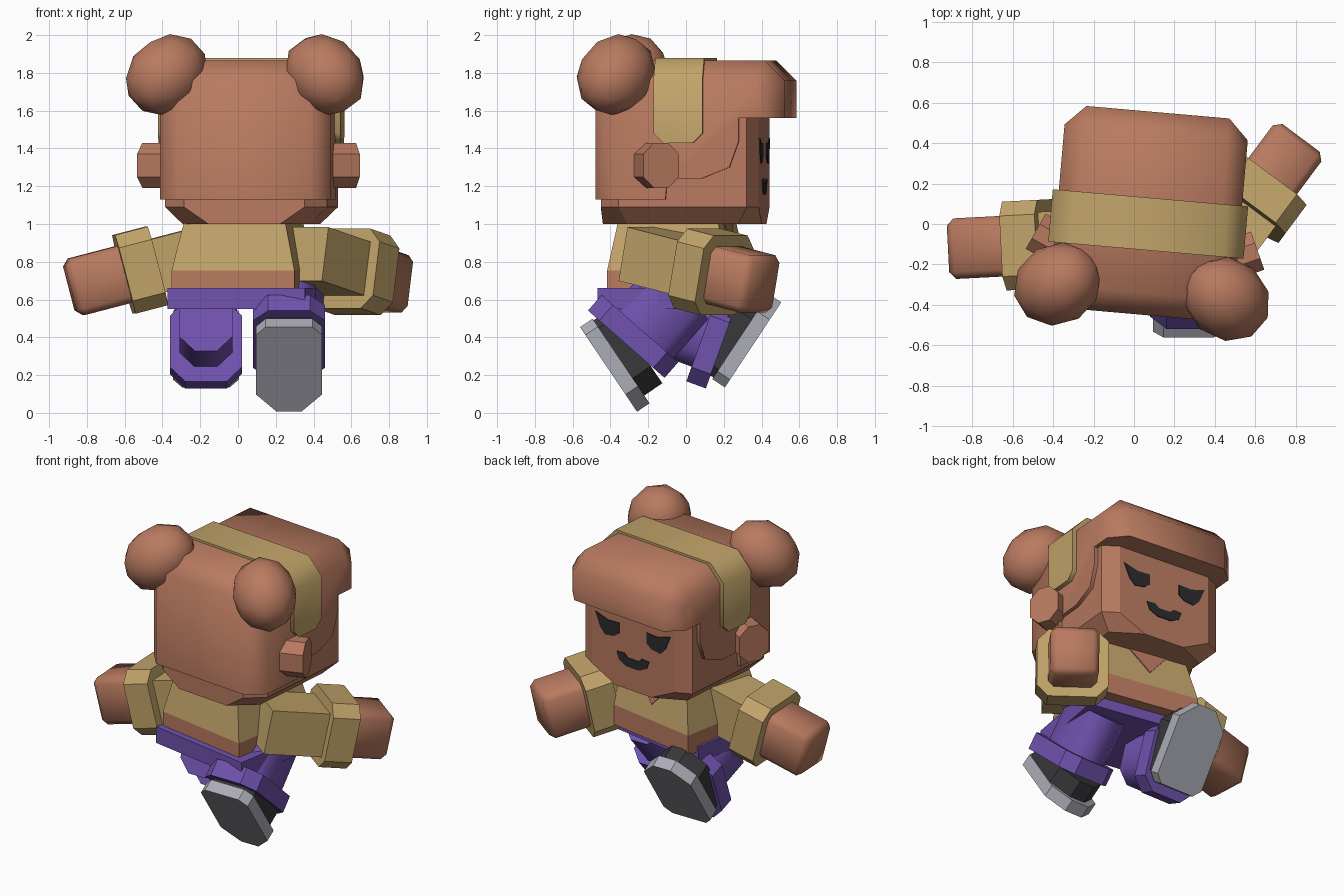
import bpy, bmesh, math
from mathutils import Matrix, Vector

if "Cube" in bpy.data.objects:
    bpy.data.objects.remove(bpy.data.objects["Cube"], do_unlink=True)


def material(name, rgb):
    m = bpy.data.materials.new(name)
    m.use_nodes = True
    m.diffuse_color = (*rgb, 1)
    m.node_tree.nodes["Principled BSDF"].inputs["Base Color"].default_value = (*rgb, 1)
    return m


brown = material("warm brown", (0.485, 0.195, 0.117))
tan = material("tan cloth", (0.539, 0.371, 0.144))
purple = material("purple cloth", (0.162, 0.084, 0.423))
light_grey = material("light grey rubber", (0.41, 0.415, 0.47))
dark_grey = material("dark grey shoe", (0.04, 0.04, 0.044))
ink = material("face ink", (0.024, 0.025, 0.03))


def finish(bm, name, mat, matrix, angle=35):
    bmesh.ops.recalc_face_normals(bm, faces=bm.faces)
    me = bpy.data.meshes.new(name)
    bm.to_mesh(me)
    bm.free()
    me.transform(matrix)
    me.materials.append(mat)
    ob = bpy.data.objects.new(name, me)
    bpy.context.collection.objects.link(ob)
    bpy.ops.object.select_all(action="DESELECT")
    ob.select_set(True)
    bpy.context.view_layer.objects.active = ob
    bpy.ops.object.shade_smooth_by_angle(angle=math.radians(angle))


def bevel(bm, rule, width):
    """Chamfer the edges whose end points satisfy the rule."""
    edges = [e for e in bm.edges if rule(e.verts[0].co, e.verts[1].co)]
    bmesh.ops.bevel(bm, geom=edges, offset=width, segments=1, profile=0.5, affect="EDGES")


def along(axis):
    """Rule: edge runs along the given local axis."""
    return lambda a, b: abs((b - a).normalized()[axis]) > 0.9


def box(name, mat, size, matrix, chamfers=(), angle=35):
    bm = bmesh.new()
    bmesh.ops.create_cube(bm, size=1, matrix=Matrix.Diagonal((*size, 1)))
    for rule, width in chamfers:
        bevel(bm, rule, width)
    finish(bm, name, mat, matrix, angle)


def prism(name, mat, points, place, lo, hi, matrix, chamfers=(), angle=35):
    """Extrude a flat outline; place(u, v, depth) gives the 3D point."""
    bm = bmesh.new()
    a = [bm.verts.new(place(u, v, lo)) for u, v in points]
    b = [bm.verts.new(place(u, v, hi)) for u, v in points]
    bm.faces.new(a)
    bm.faces.new(b)
    for i in range(len(points)):
        j = (i + 1) % len(points)
        bm.faces.new((a[i], a[j], b[j], b[i]))
    for rule, width in chamfers:
        bevel(bm, rule, width)
    finish(bm, name, mat, matrix, angle)


def frustum(name, mat, bottom, top, matrix):
    """Each ring is (z, half width, y back, y front)."""
    bm = bmesh.new()
    rings = [[bm.verts.new(p) for p in ((-w, y0, z), (w, y0, z), (w, y1, z), (-w, y1, z))]
             for z, w, y0, y1 in (bottom, top)]
    for r in rings:
        bm.faces.new(r)
    for i in range(4):
        j = (i + 1) % 4
        bm.faces.new((rings[0][i], rings[0][j], rings[1][j], rings[1][i]))
    finish(bm, name, mat, matrix)


def frame(loc, axis, up):
    """Local z along axis, local y close to up."""
    z = Vector(axis).normalized()
    u = Vector(up)
    y = (u - z * u.dot(z)).normalized()
    m = Matrix((y.cross(z), y, z)).transposed().to_4x4()
    m.translation = Vector(loc)
    return m


def turned(x, y, z, degrees):
    return Matrix.Translation((x, y, z)) @ Matrix.Rotation(math.radians(degrees), 4, "Z")


def side_view(u, v, d):
    return (d, u, v)


def front_view(u, v, d):
    return (u, d, v)


def plan_view(u, v, d):
    return (u, v, d)


# Head, turned slightly
HEAD = turned(0.07, 0, 0, -5)
half = [(0.32, -0.425), (0.43, -0.32), (0.43, 0.36), (0.33, 0.415)]
plan = half + [(-x, y) for x, y in reversed(half)]
prism("head", brown, plan, plan_view, 1.0, 1.7, HEAD,
      [(lambda a, b: max(a.z, b.z) < 1.01 and a.x * b.x > 0, 0.09)], 28)

# Hair cap with overhanging fringe
hair = [(-0.45, 1.13), (-0.07, 1.13), (-0.06, 1.24), (0.12, 1.24), (0.27, 1.3),
        (0.32, 1.44), (0.32, 1.56), (0.555, 1.56), (0.555, 1.76), (0.45, 1.865),
        (-0.34, 1.865), (-0.45, 1.76)]


def hair_rim(a, b):
    outer = all(p.z > 1.7 or p.y > 0.5 or p.y < -0.4 for p in (a, b))
    return outer and abs(a.x - b.x) < 0.01


prism("hair", brown, hair, side_view, -0.455, 0.455, HEAD, [(hair_rim, 0.1)], 50)

# Headband
band = [(-0.485, 1.43), (-0.485, 1.77), (-0.38, 1.88), (0.38, 1.88), (0.485, 1.77), (0.485, 1.43)]
prism("headband", tan, band, front_view, -0.13, 0.13, HEAD,
      [(lambda a, b: along(0)(a, b) and a.z < 1.5, 0.05)], 50)

# Buns, ears and painted eyes
eye = [(0.3, 1.455), (0.2, 1.425), (0.11, 1.43), (0.11, 1.36), (0.15, 1.33), (0.22, 1.32), (0.26, 1.36)]
for side, word in ((1, "left"), (-1, "right")):
    bm = bmesh.new()
    bmesh.ops.create_icosphere(bm, subdivisions=2, radius=0.2)
    stretch = Matrix.Scale(1.2, 4, Vector((side, -0.7, -0.95)).normalized())
    finish(bm, word + "_bun", brown,
           HEAD @ Matrix.Translation((side * 0.42, -0.335, 1.79)) @ stretch, 40)
    ear = HEAD @ frame((side * 0.46, -0.125, 1.31), (side, 0.45, 0), (0, 0, 1))
    box(word + "_ear", brown, (0.2, 0.24, 0.2), ear, [(along(2), 0.06)])
    prism(word + "_eye", ink, [(side * x, z) for x, z in eye], front_view, 0.412, 0.421, HEAD)

mouth = [(-0.13, 1.235), (-0.07, 1.24), (-0.04, 1.215), (0.04, 1.215), (0.07, 1.24), (0.13, 1.235),
         (0.11, 1.185), (0.05, 1.155), (-0.05, 1.155), (-0.11, 1.185)]
prism("mouth", ink, mouth, front_view, 0.412, 0.421, HEAD)

# Torso: shirt, bare waist, neckline and trouser top
BODY = turned(0.03, -0.04, 0, -10)
frustum("shirt", tan, (0.755, 0.33, -0.325, 0.31), (1.02, 0.27, -0.275, 0.26), BODY)
frustum("waist", brown, (0.62, 0.33, -0.325, 0.31), (0.755, 0.33, -0.325, 0.31), BODY)
lean = Matrix.Rotation(math.radians(10.7), 4, "X")
prism("neckline", brown, [(-0.13, 0.25), (0.13, 0.25), (0, 0.1)], front_view, -0.001, 0.007,
      BODY @ Matrix.Translation((0, 0.31, 0.755)) @ lean)
box("trouser_top", purple, (0.74, 0.6, 0.11), turned(0.042, -0.11, 0.605, -10))

# Arms: sleeve, rolled cuff and hand along one axis
arms = (("left", (0.38, -0.175, 0.825), (0.58, 0.78, -0.2), 0.39),
        ("right", (-0.175, -0.085, 0.845), (-0.96, -0.05, -0.25), 0.355))
for word, start, axis, cuff_at in arms:
    d = Vector(axis).normalized()

    def at(t):
        return frame(Vector(start) + d * t, d, (0, 0, 1))

    box(word + "_sleeve", tan, (0.32, 0.29, 0.46), at(0.15))
    box(word + "_cuff", tan, (0.44, 0.43, 0.18), at(cuff_at), [(along(2), 0.07)])
    box(word + "_hand", brown, (0.3, 0.31, 0.34), at(0.57),
        [(lambda a, b: a.z > 0 or b.z > 0, 0.035)], 50)

# Legs: thigh, trouser cuff, shoe upper and sole in mid stride
legs = (
    ("left", 0.27, (-0.15, 0.51), (-0.66, -0.75), 0.42, (-0.28, 0.405), 0.54,
     (-0.41, 0.23), (-0.83, -0.56), (0.56, -0.83)),
    ("right", -0.17, (0.02, 0.44), (0.94, -0.34), 0.36, (0.13, 0.36), 0.45,
     (0.355, 0.36), (0.83, -0.55), (0.55, 0.83)),
)
for word, x, hip, d, thigh, cuff, cuff_len, sole, n, toe in legs:
    toe = Vector((0, *toe))
    n = Vector((0, *n)).normalized()
    ground = Vector((x, *sole))
    box(word + "_thigh", purple, (0.28, thigh, 0.34), frame((x, *hip), (0, *d), toe),
        [(along(2), 0.08)], 50)
    box(word + "_trouser_cuff", purple, (0.38, cuff_len, 0.11),
        frame((x, *cuff), (0, *d), toe), [(along(2), 0.08)])

    def shoe_part(part, mat, width, length, depth, offset):
        centre = ground - n * offset - toe * (0.54 - length) / 3
        box(word + part, mat, (width, length, depth), frame(centre, n, toe),
            [(lambda a, b: along(2)(a, b) and a.y > 0, 0.11),
             (lambda a, b: along(2)(a, b) and a.y < -0.2 and abs(a.x) > 0.12, 0.05)])

    shoe_part("_sole", light_grey, 0.35, 0.54, 0.08, 0.04)
    shoe_part("_shoe", dark_grey, 0.33, 0.48, 0.12, 0.135)
